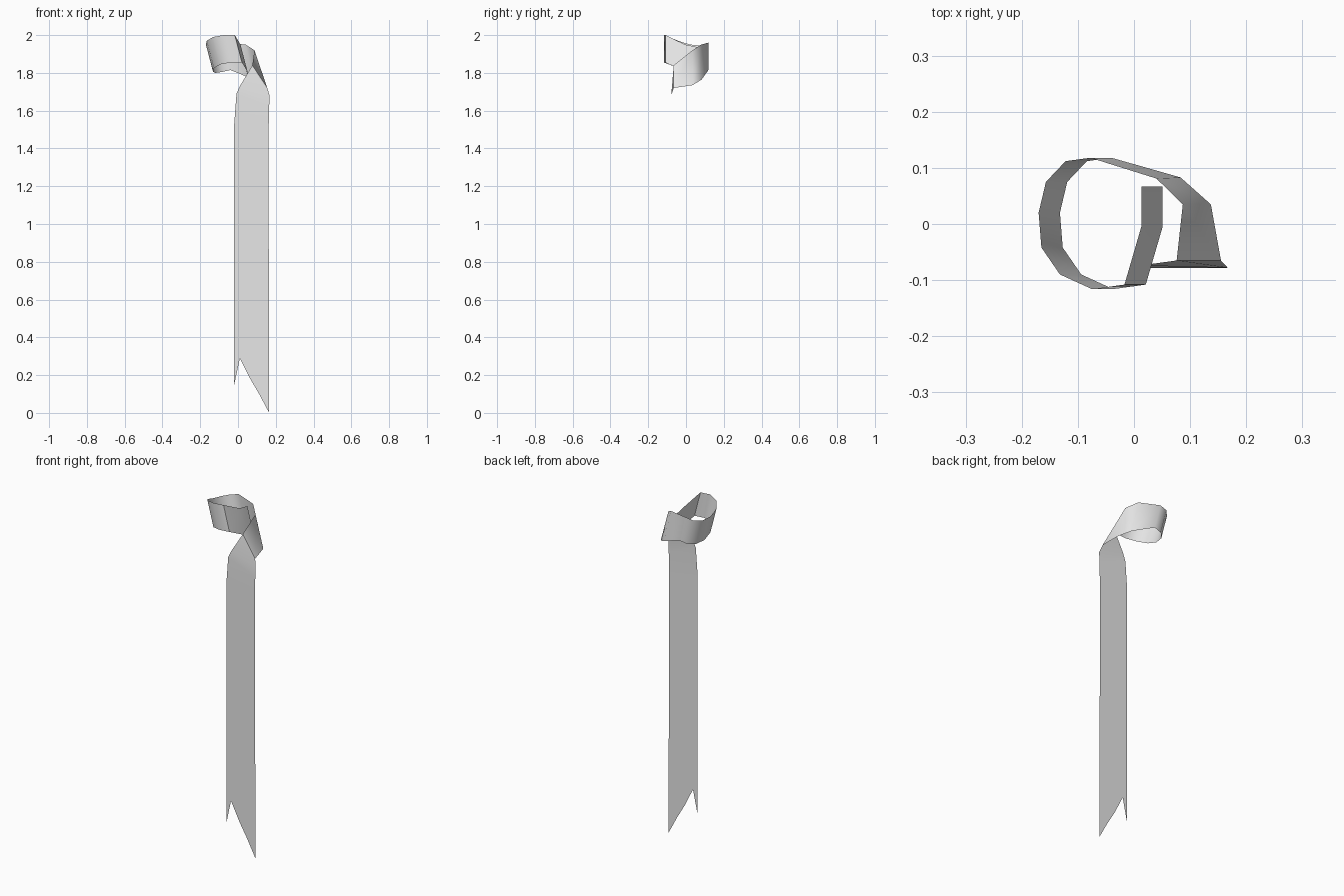
import bpy
import bmesh
import math
from mathutils import Vector

cube = bpy.data.objects.get("Cube")
if cube:
    bpy.data.objects.remove(cube, do_unlink=True)

# Material
grey = bpy.data.materials.new("ribbon_grey")
grey.use_nodes = True
tone = (0.8, 0.8, 0.8, 1.0)
grey.diffuse_color = tone
grey.node_tree.nodes["Principled BSDF"].inputs["Base Color"].default_value = tone

# Curl: upper edge path, the lower edge is the same path leaned sideways and down
curl_upper = [
    (0.013, 0.067, 1.935), (0.013, -0.005, 1.95), (-0.017, -0.108, 2.0),
    (-0.075, -0.116, 2.0), (-0.132, -0.09, 1.99), (-0.165, -0.042, 1.97),
    (-0.17, 0.02, 1.95), (-0.157, 0.075, 1.945), (-0.122, 0.112, 1.95),
    (-0.078, 0.118, 1.96),
]
lean = Vector((0.038, 0, -0.145))
rows = [(Vector(p), Vector(p) + lean) for p in curl_upper]

# Twist from the curl down into the hanging length: upper and lower edge pairs
twist = [
    ((0.04, 0.081, 1.95), (0.083, 0.083, 1.765)),
    ((0.087, 0.035, 1.92), (0.137, 0.035, 1.735)),
    ((0.076, -0.065, 1.84), (0.155, -0.065, 1.72)),
    ((0.01, -0.074, 1.73), (0.167, -0.078, 1.68)),
]
rows += [(Vector(a), Vector(b)) for a, b in twist]

# Hanging length
front_y = -0.078
for left, left_z, right, right_z in [(-0.008, 1.69, 0.165, 1.62),
                                     (-0.02, 1.53, 0.162, 1.5),
                                     (-0.02, 1.0, 0.162, 1.0),
                                     (-0.02, 0.5, 0.165, 0.5)]:
    rows.append((Vector((left, front_y, left_z)), Vector((right, front_y, right_z))))

# Torn end, from left to right
torn_end = [(-0.02, 0.15), (0.01, 0.29), (0.062, 0.185),
            (0.085, 0.31), (0.112, 0.1), (0.165, 0)]

bm = bmesh.new()
pairs = [(bm.verts.new(a), bm.verts.new(b)) for a, b in rows]
for (a, b), (c, d) in zip(pairs, pairs[1:]):
    bm.faces.new((a, c, d, b))
end = [bm.verts.new((x, front_y, z)) for x, z in torn_end]
last_left, last_right = pairs[-1]
torn_face = bm.faces.new([last_left] + end + [last_right])
bmesh.ops.triangulate(bm, faces=[torn_face])

mesh = bpy.data.meshes.new("ribbon")
bm.to_mesh(mesh)
bm.free()
mesh.materials.append(grey)
ribbon = bpy.data.objects.new("ribbon", mesh)
bpy.context.collection.objects.link(ribbon)

# Smooth shading over the soft bends
bpy.ops.object.select_all(action='DESELECT')
ribbon.select_set(True)
bpy.context.view_layer.objects.active = ribbon
bpy.ops.object.shade_smooth_by_angle(angle=math.radians(65))
